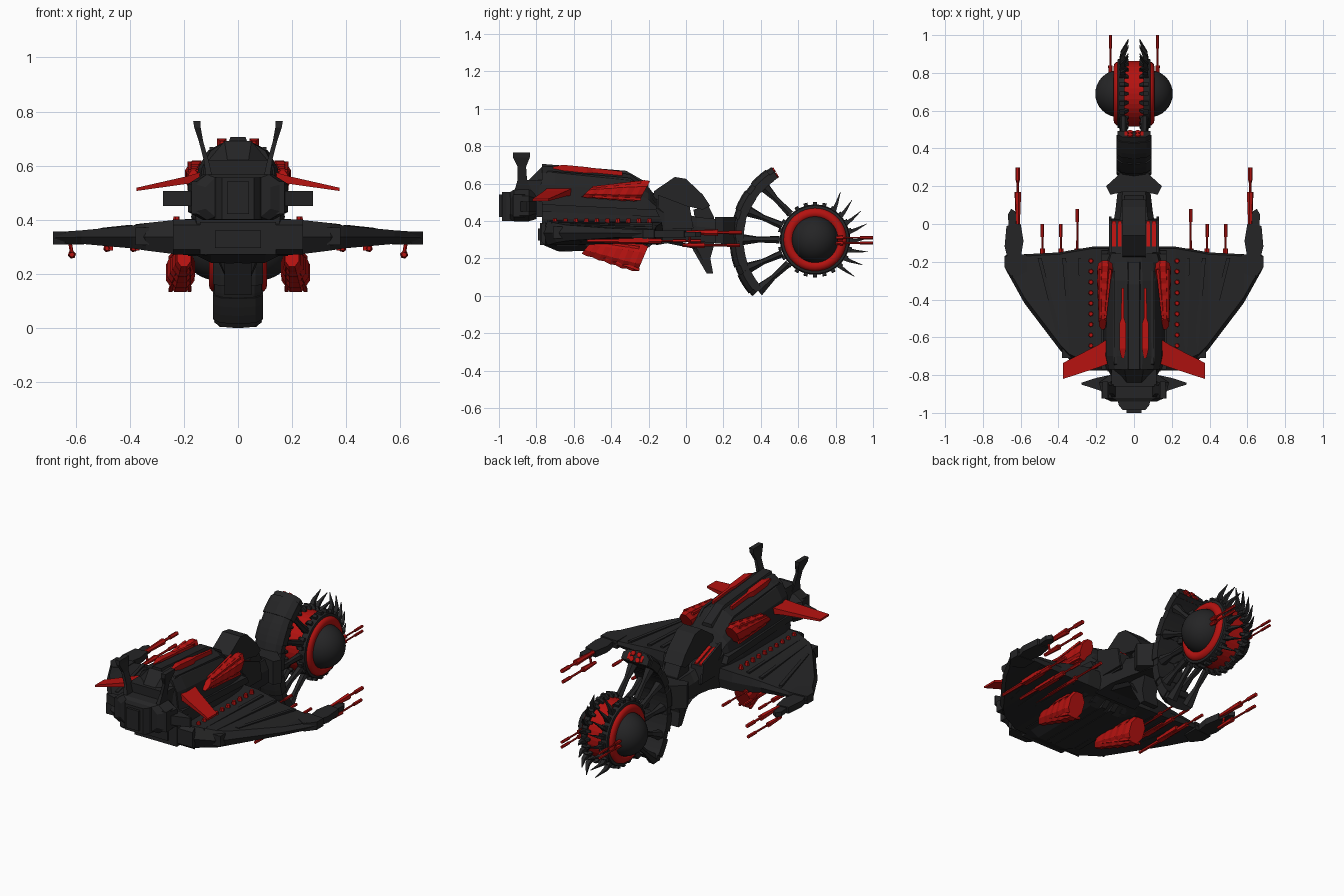
import bpy, bmesh, math
from mathutils import Vector

if "Cube" in bpy.data.objects:
    bpy.data.objects.remove(bpy.data.objects["Cube"])

def material(name, col):
    m = bpy.data.materials.new(name)
    m.diffuse_color = (*col, 1)
    m.use_nodes = True
    m.node_tree.nodes["Principled BSDF"].inputs["Base Color"].default_value = m.diffuse_color
    return m

DARK = material("dark_plating", (0.018, 0.018, 0.019))
RED = material("red_trim", (0.46, 0.006, 0.005))

def finish(name, bm, mat=DARK, mirror=False, smooth=False):
    bmesh.ops.recalc_face_normals(bm, faces=bm.faces[:])
    me = bpy.data.meshes.new(name)
    bm.to_mesh(me)
    bm.free()
    me.materials.append(mat)
    for p in me.polygons:
        p.use_smooth = smooth
    ob = bpy.data.objects.new(name, me)
    bpy.context.collection.objects.link(ob)
    if mirror:
        ob.modifiers.new("mirror", 'MIRROR')
    return ob

def add_loft(bm, rings, closed=False):
    vs = [[bm.verts.new(p) for p in r] for r in rings]
    n = len(vs[0])
    pairs = list(zip(vs, vs[1:])) + ([(vs[-1], vs[0])] if closed else [])
    for a, b in pairs:
        for i in range(n):
            j = (i + 1) % n
            bm.faces.new((a[i], a[j], b[j], b[i]))
    if not closed:
        bm.faces.new(vs[0])
        bm.faces.new(vs[-1])

def loft(name, rings, mat=DARK, mirror=False, smooth=False, closed=False):
    bm = bmesh.new()
    add_loft(bm, rings, closed)
    return finish(name, bm, mat, mirror, smooth)

def side_prism(name, yz, x0, x1, mat=DARK, mirror=False):
    return loft(name, [[(x, y, z) for y, z in yz] for x in (x0, x1)], mat, mirror)

def top_prism(name, xy, z0, z1, mat=DARK, mirror=False):
    return loft(name, [[(x, y, z) for x, y in xy] for z in (z0, z1)], mat, mirror)

def box(name, x, y, z, mat=DARK, mirror=False):
    return top_prism(name, [(x[0], y[0]), (x[1], y[0]), (x[1], y[1]), (x[0], y[1])], z[0], z[1], mat, mirror)

def add_rod(bm, p, q, r1, r2, n=6):
    p, q = Vector(p), Vector(q)
    d = (q - p).normalized()
    u = d.orthogonal().normalized()
    v = d.cross(u)
    ang = [2 * math.pi * i / n for i in range(n)]
    add_loft(bm, [[c + (u * math.cos(a) + v * math.sin(a)) * r for a in ang] for c, r in ((p, r1), (q, r2))])

def rods(name, items, mat=DARK, mirror=False, n=6):
    bm = bmesh.new()
    for it in items:
        add_rod(bm, *it, n)
    return finish(name, bm, mat, mirror)

def mirrored_ring(half, y):
    return [(x, y, z) for x, z in half] + [(-x, y, z) for x, z in reversed(half)]

# upper hull with sloping roof, and raised spine
loft("upper_hull", [mirrored_ring([(w * .3, t), (w * .72, t - .035), (w * .95, .108 + .7 * t), (w * 1.12, .41), (w, .3)], y)
                    for y, t, w in ((-.77, .69, .14), (-.7, .69, .155), (-.3, .65, .15), (-.2, .58, .14), (-.13, .49, .12))])
loft("spine", [mirrored_ring([(.028, t), (.042, t - .04)], y) for y, t in ((-.77, .705), (-.32, .668), (-.2, .60))])
side_prism("roof_rail", [(-.75, .65), (-.74, .668), (-.3, .63), (-.25, .59)], .09, .105, mirror=True)
side_prism("side_rail", [(-.77, .45), (-.77, .49), (-.16, .46), (-.14, .42)], .13, .172, mirror=True)

# keel and lengthwise belly strakes
loft("keel", [mirrored_ring([(.24, .37), (.2, .29), (.1, b)], y) for y, b in ((-.76, .27), (-.69, .24), (-.25, .245), (-.14, .3))])
for i, x in enumerate((.03, .1, .17)):
    side_prism(f"belly_strake_{i}", [(-.74, .28), (-.68, .237 + i * .014), (-.22, .242 + i * .014), (-.15, .3)], x - .016, x + .016, mirror=True)

# swept wings with thin ridges that follow their taper
loft("wing", [[(x, r, (t + b) / 2), (x, r + .03, t), (x, f, t - .01), (x, f + .01, (t + b) / 2), (x, f, b + .01), (x, r + .03, b)]
              for x, f, r, t, b in ((0, -.13, -.77, .41, .265), (.22, -.13, -.77, .40, .27), (.34, -.15, -.72, .387, .285),
                                    (.39, -.16, -.67, .378, .293), (.58, -.17, -.42, .36, .31), (.68, -.175, -.24, .353, .312))], mirror=True)
for i, (x0, x1, yr) in enumerate(((.27, .285, -.72), (.33, .37, -.68), (.40, .50, -.58))):
    loft(f"wing_ridge_{i}", [[(x - .01, y, .276 + (x - .22) * .105), (x + .01, y, .276 + (x - .22) * .105),
                              (x + .01, y, .399 - (x - .22) * .108), (x - .01, y, .399 - (x - .22) * .108)]
                             for x, y in ((x0, yr), (x1, -.18))], mirror=True)
side_prism("wing_root_edge", [(-.75, .27), (-.775, .29), (-.775, .38), (-.75, .4)], .14, .24, mirror=True)
box("wing_rear_step", (.33, .38), (-.71, -.66), (.305, .37), mirror=True)

# wing tip arms in three stepped segments
top_prism("tip_base", [(.57, -.16), (.57, -.25), (.64, -.29), (.685, -.23), (.685, -.17)], .308, .355, mirror=True)
top_prism("tip_arm", [(.6, -.18), (.67, -.18), (.685, -.12), (.675, -.01), (.6, 0), (.585, -.09)], .31, .348, mirror=True)
top_prism("tip_claw", [(.61, -.03), (.66, -.05), (.668, .05), (.65, .08), (.62, .06)], .315, .342, mirror=True)

# guns: slim barrel and thicker breech
def gun(name, x, z, y0, ymid, y1, r=.011):
    rods(name, [((x, y0, z), (x, ymid, z), r * .8, r * 1.3), ((x, ymid, z), (x, y1, z), r * .55, r * .5),
                ((x, y1 - .07, z), (x, y1, z), r * .85, r * .85)], RED, True)
gun("tip_gun_upper", .615, .338, .0, .17, .3, .014)
gun("tip_gun_lower", .615, .27, -.02, .1, .29, .012)
rods("tip_gun_bracket", [((.613, .02, .265), (.625, .02, .33), .007, .007)], RED, True)
for i, (x, y0, y1) in enumerate(((.3, -.5, .08), (.387, -.5, 0), (.485, -.53, 0))):
    gun(f"wing_gun_{i}", x, .293, y0, -.13, y1, .011)
    box(f"gun_mount_{i}", (x - .022, x + .012), (-.36, -.2), (.285, .315), RED, True)

# fluted red engines
def engine(name, rear, front, r0, r1):
    a, b = Vector(rear), Vector(front)
    rings = []
    for i in range(11):
        t = i / 10
        s = (r0 + (r1 - r0) * min(1, t * 1.3)) * (1 if i % 2 else .9)
        c = a.lerp(b, t)
        ang = [k * math.pi / 4 + .39 for k in range(8)]
        rings.append([(c.x + s * .82 * math.cos(g), c.y + .03 * math.sin(g), c.z + s * math.sin(g) * 1.12) for g in ang])
    loft(name, rings, RED, True)
    rods(name + "_rib", [((a.x + r0 * .5 * sx, a.y + .03, a.z + r0 * .9 * sz), (b.x + r1 * .5 * sx, b.y - .02, b.z + r1 * .85 * sz), .007, .01)
                         for sx in (-1, 1) for sz in (-1, 1)], RED, True, 4)
engine("upper_engine", (.165, -.53, .555), (.152, -.22, .562), .028, .055)
engine("lower_engine", (.2, -.53, .26), (.215, -.23, .198), .037, .07)

# red swept fins, roof slits, rivet lights
loft("red_fin", [[(x, ya, z - h), (x, yb, z - h), (x, yb, z + h), (x, ya, z + h)]
                 for x, ya, yb, z, h in ((.11, -.73, -.59, .562, .022), (.19, -.76, -.64, .546, .014), (.375, -.82, -.735, .512, .006))], RED, True)
loft("roof_slit", [[(x - w, y, z), (x + w, y, z), (x + w, y, z - .04), (x - w, y, z - .04)]
                   for x, y, z, w in ((.06, -.71, .69, .006), (.06, -.66, .70, .018), (.06, -.53, .688, .018), (.06, -.5, .683, .008), (.06, -.34, .665, .007))], RED, True)
rods("wing_lights", [((.228, -.7 + i * .056, .385), (.228, -.7 + i * .056, .412), .015, .011) for i in range(10)], RED, True)

# tail block: core, face plates, side vanes and antennae
box("tail_neck", (-.12, .12), (-.86, -.75), (.42, .62))
loft("tail_canopy", [mirrored_ring([(w * .4, t), (w, t - .09), (w * 1.1, .5)], y) for y, w, t in ((-.86, .09, .6), (-.77, .125, .69))])
loft("tail_block", [mirrored_ring([(w * .7, .555 + e), (w, .52 + e), (w, .44 - e), (w * .7, .41 - e)], y)
                    for y, w, e in ((-.8, .13, 0), (-.84, .185, .012), (-.92, .165, .012), (-.94, .12, 0))])
loft("tail_nose", [mirrored_ring([(w, .555), (w, .4)], y) for y, w in ((-.92, .09), (-.96, .08), (-.985, .06))])
box("tail_hatch", (-.04, .04), (-1, -.97), (.42, .54))
top_prism("tail_vane", [(.13, -.8), (.2, -.815), (.278, -.84), (.278, -.85), (.2, -.875), (.13, -.9)], .45, .505, mirror=True)
box("tail_cheek", (.14, .172), (-.925, -.86), (.42, .54), mirror=True)
loft("antenna", [[(x - w, a, z), (x + w, a, z), (x + w, b, z), (x - w, b, z)]
                 for x, a, b, z, w in ((.105, -.92, -.82, .55, .012), (.118, -.9, -.85, .62, .009), (.137, -.9, -.855, .69, .008),
                                       (.15, -.925, -.835, .74, .012), (.152, -.925, -.835, .765, .014))], mirror=True)
box("lower_front_panel", (-.14, .14), (-.78, -.74), (.27, .39))
box("lower_front_window", (-.085, .085), (-.79, -.77), (.295, .36))

# neck linking the hull to the crescent, with striped shoulders
loft("neck_block", [mirrored_ring([(w * .7, t), (w, t - .05), (w, b)], y)
                    for y, w, t, b in ((-.16, .14, .52, .27), (-.05, .12, .45, .29), (.06, .1, .42, .29), (.27, .075, .4, .27))])
side_prism("neck_shoulder", [(-.15, .52), (.02, .455), (.03, .35), (-.15, .35)], .05, .12, mirror=True)
side_prism("shoulder_frame", [(-.15, .54), (.02, .475), (.04, .36), (-.15, .36)], .12, .132, mirror=True)
for i, x in enumerate((.076, .106)):
    side_prism(f"shoulder_stripe_{i}", [(-.12, .515), (.015, .465), (.015, .44), (-.12, .48)], x - .01, x + .01, RED, True)
side_prism("neck_hood", [(-.19, .48), (-.17, .56), (-.06, .635), (0, .625), (.09, .54), (.13, .48), (.09, .46), (0, .48), (-.08, .46)], -.06, .06)
side_prism("neck_mast", [(.04, .46), (.12, .48), (.15, .42), (.15, .27), (.13, .2), (.145, .12), (.11, .12), (.04, .24), (.02, .29), (.06, .32)], -.05, .05)
top_prism("neck_collar", [(0, .29), (.06, .28), (.148, .2), (.125, .155), (.06, .17), (0, .17)], .28, .42, mirror=True)
loft("chin_plate", [mirrored_ring([(w, z), (w * .8, z - .02)], y) for y, w, z in ((-.1, .1, .3), (.05, .085, .27), (.12, .025, .14))])

# crescent with overlapping plates around the orb
CY, CZ = .69, .30
def polar(r, deg, x=0):
    a = math.radians(deg)
    return (x, CY + r * math.cos(a), CZ + r * math.sin(a))
def arc(name, a0, a1, n, ro, ri, w):
    loft(name, [[polar(ri, a, -w), polar(ro - .03, a, -w), polar(ro - .008, a, -w * .7), polar(ro, a, 0), polar(ro - .008, a, w * .7), polar(ro - .03, a, w), polar(ri, a, w)]
                for a in (a0 + (a1 - a0) * i / n for i in range(n + 1))])
arc("crescent", 121, 222, 16, .452, .385, .087)
for i in range(5):
    arc(f"crescent_plate_{i}", 125 + i * 20, 139 + i * 20, 3, .457, .382, .093)

# paired spokes, flared at the crescent
for i, a in enumerate((134, 157, 180, 203, 222)):
    rods(f"spoke_{i}", [(polar(.41, a, .055), polar(.3, a, .055), .034, .016), (polar(.3, a, .055), polar(.19, a, .055), .016, .021)], mirror=True)
rods("crest_lamp", [(polar(.40 + k * .032, 125, s * .02), polar(.40 + k * .032, 120, s * .02), .017, .015) for k in (0, 1) for s in (-1, 1)], RED)
side_prism("crest_hook", [(.44, .66), (.46, .68), (.49, .64), (.475, .62)], .035, .05, RED, True)

# orb: red core, black bands, red collars and black lobes
def lathe(name, prof, mat, mirror=False, smooth=False, n=40):
    loft(name, [[polar(r, 360 * k / n, x) for x, r in prof] for k in range(n)], mat, mirror, smooth, True)
rods("orb_core", [((-.06, CY, CZ), (.06, CY, CZ), .174, .174)], RED, n=40)
lathe("orb_red_ring", [(.082 + .026 * math.cos(t * math.pi / 6), .142 + .028 * math.sin(t * math.pi / 6)) for t in range(12)], RED, True, True)
lathe("orb_band", [(.05, .165), (.05, .188), (.086, .182), (.09, .16)], DARK, True)
bm = bmesh.new()
bmesh.ops.create_uvsphere(bm, u_segments=32, v_segments=20, radius=.125)
bmesh.ops.translate(bm, verts=bm.verts[:], vec=(.08, CY, CZ))
finish("orb_lobe", bm, DARK, True, True)

# teeth over the red core and curved spikes around the far side
bm = bmesh.new()
for k in range(24):
    a = k * 15
    add_loft(bm, [[polar(r, a - h, x), polar(r, a + h, x), polar(r - .03, a + h, x), polar(r - .03, a - h, x)]
                  for x, r, h in ((.03, .183, 2), (.05, .202, 3.2), (.076, .2, 3))])
finish("orb_teeth", bm, DARK, True)
bm = bmesh.new()
for a in range(-46, 60, 15):
    add_loft(bm, [[polar(r, a + b - h, x - w), polar(r, a + b + h, x - w), polar(r, a + b + h, x + w), polar(r, a + b - h, x + w)]
                  for r, b, h, x, w in ((.18, -2, 4, .06, .016), (.225, 0, 2.1, .06, .011), (.29, 3, .2, .03, .002))])
finish("orb_spikes", bm, DARK, True)
for i, z in enumerate((.281, .31)):
    gun(f"orb_gun_{i}", .125, z, .78, .84, 1.0, .01)
